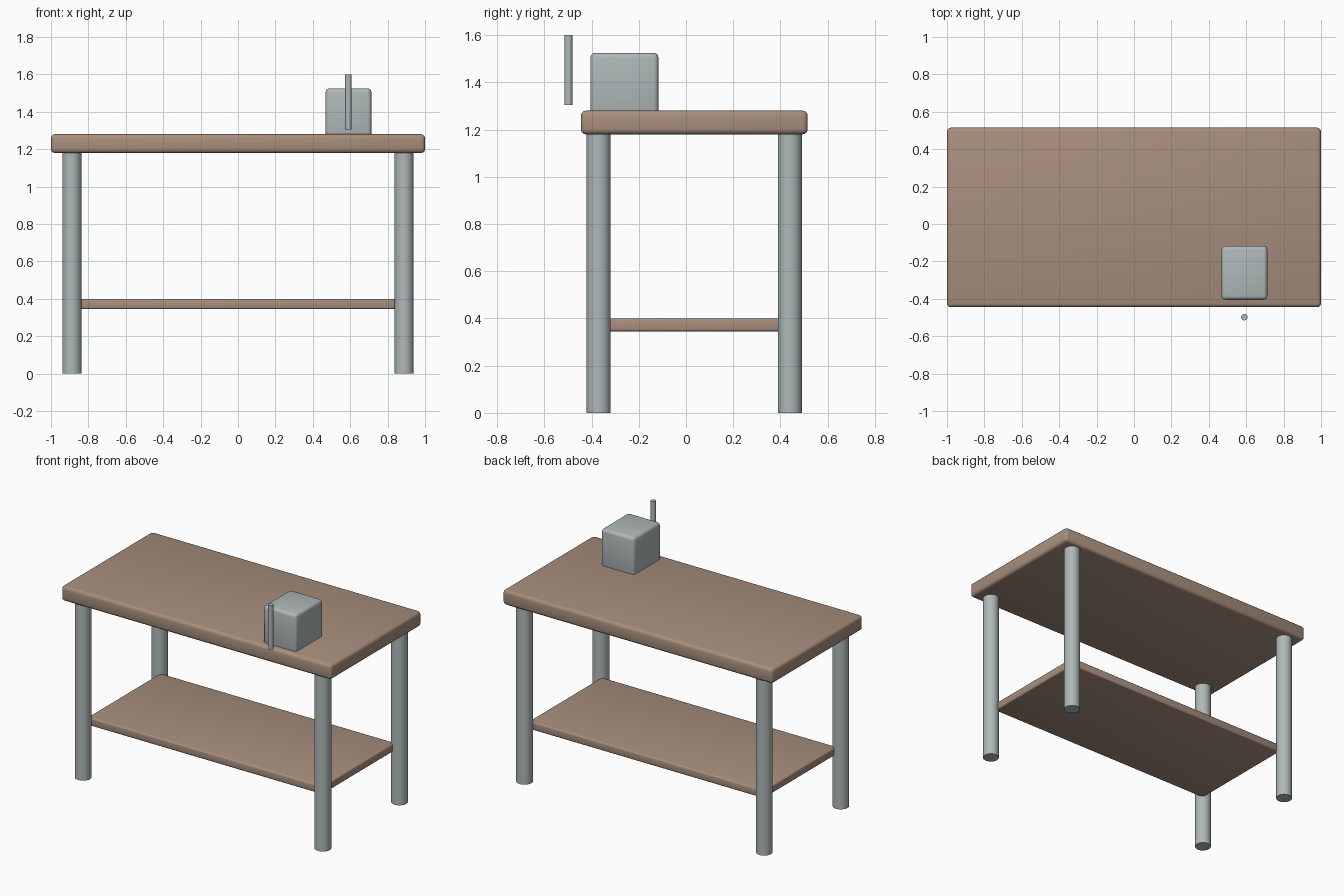
import bpy

default_cube = bpy.data.objects.get("Cube")
if default_cube:
    bpy.data.objects.remove(default_cube, do_unlink=True)


def make_material(name, colour):
    mat = bpy.data.materials.new(name)
    mat.use_nodes = True
    mat.diffuse_color = (*colour, 1)
    mat.node_tree.nodes["Principled BSDF"].inputs["Base Color"].default_value = (*colour, 1)
    return mat


wood = make_material("brown wood", (0.39, 0.275, 0.205))
metal = make_material("grey metal", (0.43, 0.48, 0.48))


def finish(name, mat):
    obj = bpy.context.object
    obj.name = name
    obj.data.materials.append(mat)
    bpy.ops.object.shade_smooth_by_angle()
    return obj


def rounded_box(name, low, high, bevel, mat):
    """Box between two corners, with rounded edges."""
    centre = [(a + b) / 2 for a, b in zip(low, high)]
    bpy.ops.mesh.primitive_cube_add(size=1, location=centre)
    bpy.context.object.scale = [b - a for a, b in zip(low, high)]
    bpy.ops.object.transform_apply(location=False, rotation=False, scale=True)
    mod = bpy.context.object.modifiers.new("rounded edges", "BEVEL")
    mod.width = bevel
    mod.segments = 3
    bpy.ops.object.modifier_apply(modifier=mod.name)
    return finish(name, mat)


def upright_rod(name, x, y, bottom, top, radius, mat):
    bpy.ops.mesh.primitive_cylinder_add(
        vertices=32, radius=radius, depth=top - bottom,
        location=(x, y, (bottom + top) / 2))
    return finish(name, mat)


# Table centre line sits slightly back because of the handle in front
mid_y = 0.035

# Worktop and lower shelf
rounded_box("worktop", (-1, mid_y - 0.48, 1.18), (1, mid_y + 0.48, 1.28), 0.02, wood)
rounded_box("lower_shelf", (-0.87, mid_y - 0.385, 0.345), (0.87, mid_y + 0.385, 0.40), 0.01, wood)

# Four round legs
for side, sx in (("left", 1), ("right", -1)):
    for end, sy in (("front", -1), ("back", 1)):
        upright_rod(f"{end}_{side}_leg", sx * 0.888, mid_y + sy * 0.405, 0, 1.19, 0.051, metal)

# Vise body, sunk a little into the worktop, and its upright handle
rounded_box("vise_body", (0.468, -0.405, 1.255), (0.713, -0.117, 1.525), 0.02, metal)
upright_rod("vise_handle", 0.59, -0.498, 1.305, 1.60, 0.017, metal)
